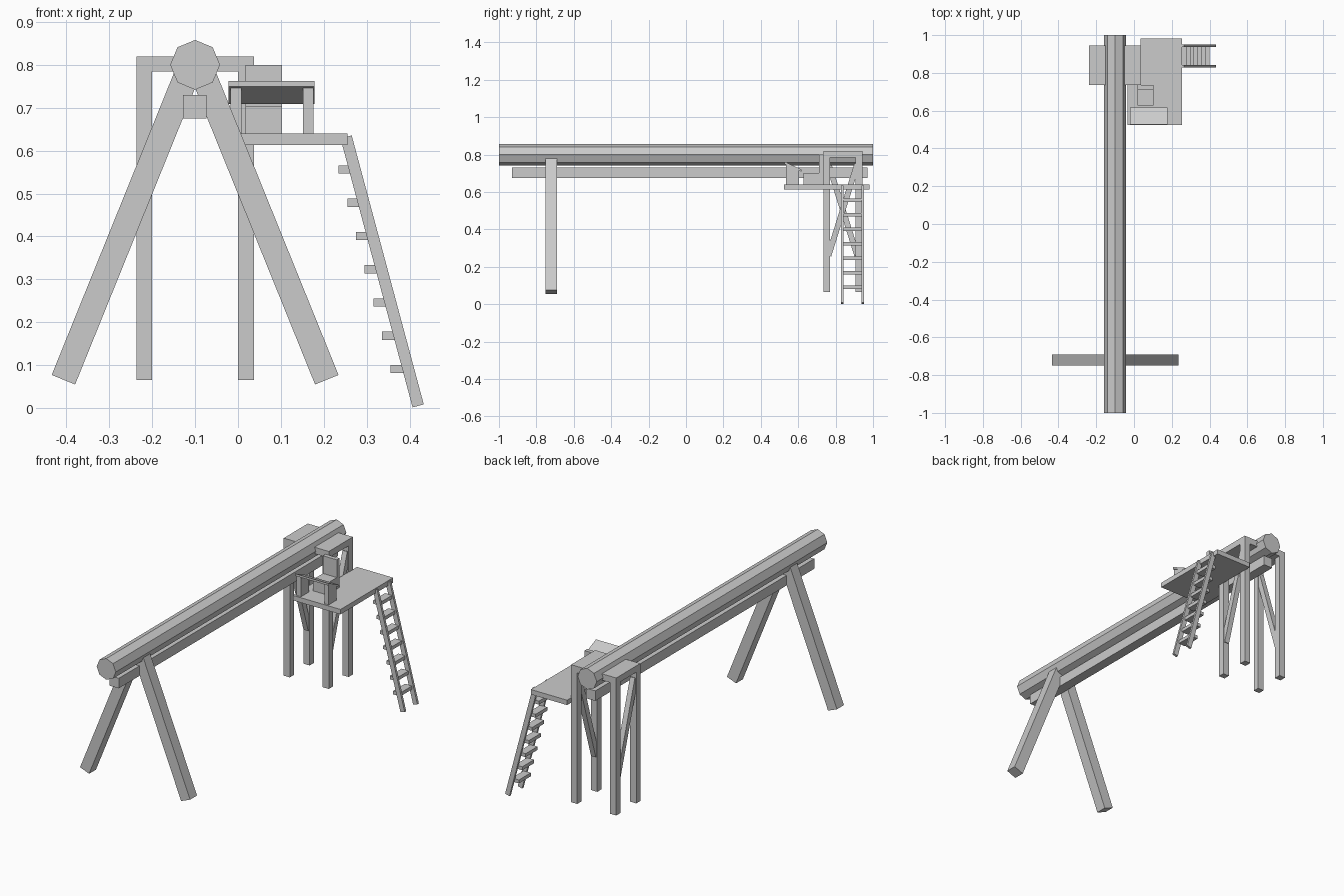
import bpy, bmesh, math
from mathutils import Vector

if "Cube" in bpy.data.objects:
    bpy.data.objects.remove(bpy.data.objects["Cube"])


def prism(name, pts, axis, a, b):
    """Extrude a 2D profile from a to b along an axis (profile is xz, yz or xy)."""
    def place(p, t):
        u, v = p
        return {'x': (t, u, v), 'y': (u, t, v), 'z': (u, v, t)}[axis]
    bm = bmesh.new()
    lo = [bm.verts.new(place(p, a)) for p in pts]
    hi = [bm.verts.new(place(p, b)) for p in pts]
    bm.faces.new(lo)
    bm.faces.new(hi[::-1])
    n = len(pts)
    for i in range(n):
        j = (i + 1) % n
        bm.faces.new((lo[i], hi[i], hi[j], lo[j]))
    bmesh.ops.recalc_face_normals(bm, faces=bm.faces)
    me = bpy.data.meshes.new(name)
    bm.to_mesh(me)
    bm.free()
    ob = bpy.data.objects.new(name, me)
    bpy.context.collection.objects.link(ob)
    return ob


def box(name, x, y, z):
    return prism(name, [(x[0], y[0]), (x[1], y[0]), (x[1], y[1]), (x[0], y[1])], 'z', *z)


def bar(name, p, q, width, axis, a, b):
    """Straight square-ended bar between two 2D points."""
    p, q = Vector(p), Vector(q)
    d = (q - p).normalized()
    n = Vector((-d.y, d.x)) * width / 2
    return prism(name, [p + n, q + n, q - n, p - n], axis, a, b)


CX = -0.1  # centre line of the tube

# Octagonal main tube and the beam below it
R = 0.058
octagon = [(CX + R * math.cos(i * math.pi / 4), 0.80 + R * math.sin(i * math.pi / 4)) for i in range(8)]
prism("main_tube", octagon, 'y', -1, 1)
box("under_beam", (-0.128, -0.073), (-0.93, 0.97), (0.675, 0.73))

# Splayed front legs
for s, side in ((-1, "left"), (1, "right")):
    bar(f"front_leg_{side}", (CX + s * 0.307, 0.066), (CX + s * 0.02, 0.775), 0.059, 'y', -0.75, -0.69)

# Rear trestle: four posts, top plate and opposed diagonal braces
for side, x in (("left", (-0.237, -0.2)), ("right", (0.0, 0.037))):
    for end, y in (("front", (0.735, 0.77)), ("back", (0.907, 0.944))):
        box(f"rear_post_{side}_{end}", x, y, (0.065, 0.786))
    low, high = (0.915, 0.762) if side == "left" else (0.762, 0.915)
    bar(f"brace_{side}", (low, 0.26), (high, 0.75), 0.03, 'x', x[0] + 0.004, x[1] - 0.004)
box("trestle_top", (-0.237, 0.037), (0.735, 0.944), (0.785, 0.82))

# Operator platform, notched around the trestle
prism("platform", [(-0.035, 0.525), (0.255, 0.525), (0.255, 0.982), (0.035, 0.982),
                   (0.035, 0.736), (-0.035, 0.736)], 'z', 0.613, 0.64)

# Seat with backrest, as one stepped profile
prism("seat", [(0.627, 0.64), (0.735, 0.64), (0.735, 0.80), (0.712, 0.80),
               (0.712, 0.703), (0.627, 0.703)], 'x', 0.018, 0.102)

# Sloping desk on two side panels
prism("desk_top", [(0.527, 0.750), (0.527, 0.762), (0.617, 0.721), (0.617, 0.709)], 'x', -0.022, 0.178)
for side, x in (("left", (-0.018, 0.008)), ("right", (0.151, 0.176))):
    prism(f"desk_panel_{side}", [(0.535, 0.635), (0.603, 0.635), (0.603, 0.717), (0.535, 0.748)], 'x', *x)

# Ladder
for side, y in (("front", (0.828, 0.841)), ("back", (0.938, 0.951))):
    bar(f"ladder_rail_{side}", (0.420, 0.005), (0.252, 0.632), 0.027, 'y', *y)
for i in range(7):
    z = 0.091 + i * 0.0775
    x = 0.356 - i * 0.0202
    box(f"ladder_rung_{i + 1}", (x, x + 0.043), (0.838, 0.941), (z - 0.0095, z + 0.0095))
